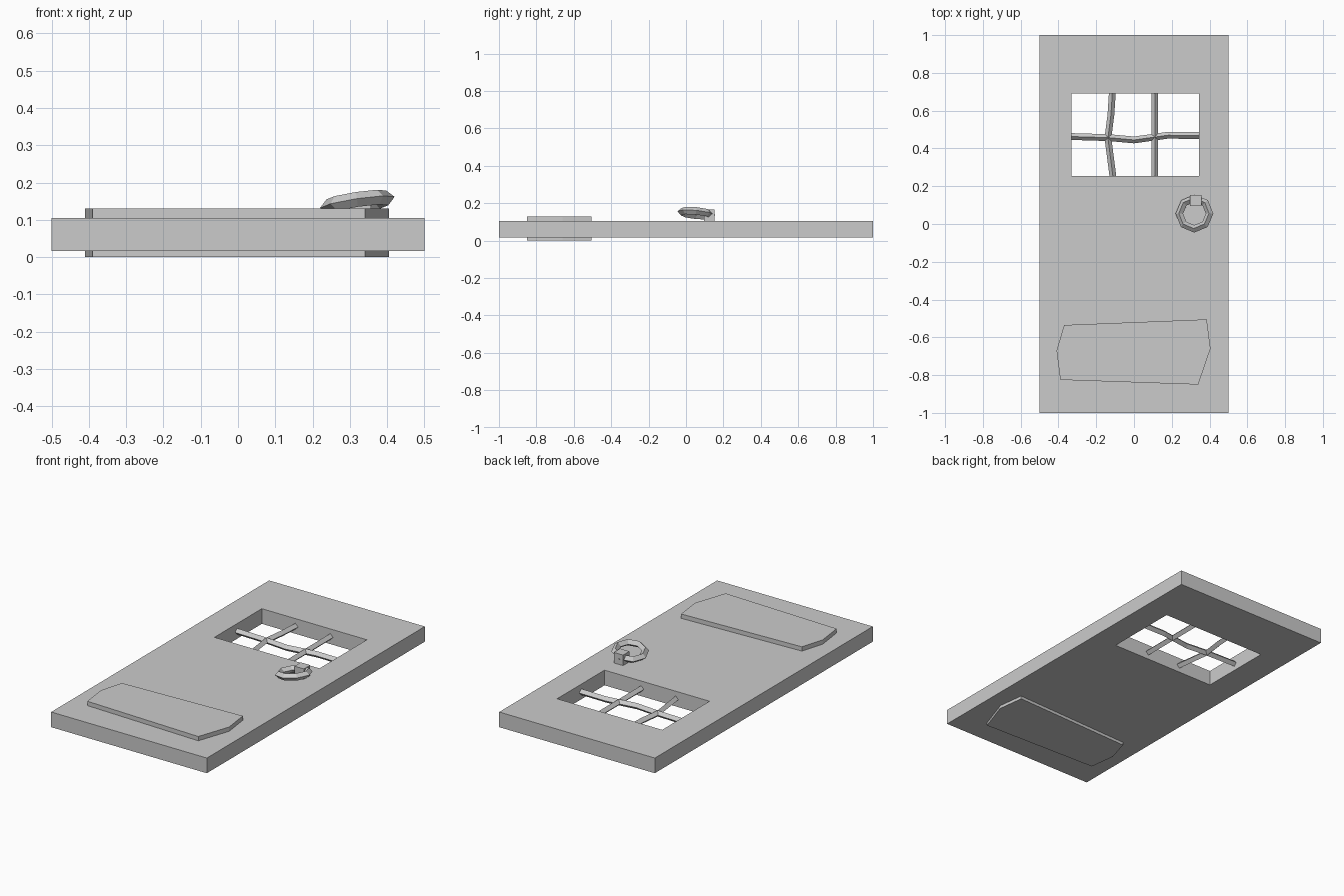
import bpy, bmesh
from math import cos, sin, tau, atan
from mathutils import Matrix

if "Cube" in bpy.data.objects:
    bpy.data.objects.remove(bpy.data.objects["Cube"])


def finish(name, bm):
    bmesh.ops.recalc_face_normals(bm, faces=bm.faces)
    mesh = bpy.data.meshes.new(name)
    bm.to_mesh(mesh)
    bm.free()
    obj = bpy.data.objects.new(name, mesh)
    bpy.context.collection.objects.link(obj)
    return obj


def box(name, x0, x1, y0, y1, z0, z1):
    bm = bmesh.new()
    bmesh.ops.create_cube(bm, size=1)
    for v in bm.verts:
        v.co = ((x0 + x1) / 2 + v.co.x * (x1 - x0),
                (y0 + y1) / 2 + v.co.y * (y1 - y0),
                (z0 + z1) / 2 + v.co.z * (z1 - z0))
    return finish(name, bm)


def bridge(bm, a, b):
    for i in range(len(a)):
        j = (i + 1) % len(a)
        bm.faces.new((a[i], a[j], b[j], b[i]))


def bar(name, path, side, z=0.06, r=0.018):
    # Diamond section swept along the path, widened along "side"
    bm = bmesh.new()
    rings = []
    for x, y in path:
        rings.append([bm.verts.new((x + side[0] * r * a, y + side[1] * r * a, z + r * b))
                      for a, b in ((1, 0), (0, 1), (-1, 0), (0, -1))])
    for a, b in zip(rings, rings[1:]):
        bridge(bm, a, b)
    bm.faces.new(rings[0])
    bm.faces.new(rings[-1])
    return finish(name, bm)


# Door slab with window opening
door = box("door_slab", -0.5, 0.5, -1, 1, 0.017, 0.105)
cutter = box("window_cutter", -0.33, 0.345, 0.255, 0.69, -0.1, 0.3)
cutter.hide_render = True
cutter.hide_set(True)
mod = door.modifiers.new("window", 'BOOLEAN')
mod.operation = 'DIFFERENCE'
mod.object = cutter
mod.solver = 'EXACT'

# Hand-bent window bars
bar("window_bar_left", [(-0.115, 0.69), (-0.122, 0.58), (-0.138, 0.455), (-0.112, 0.255)], (1, 0))
bar("window_bar_right", [(0.11, 0.69), (0.11, 0.255)], (1, 0))
bar("window_bar_across", [(-0.33, 0.463), (-0.13, 0.457), (0, 0.445), (0.18, 0.47), (0.345, 0.468)], (0, 1))

# Kick plate passing through both sides of the door
outline = [(-0.37, -0.535), (0.385, -0.505), (0.405, -0.66),
           (0.34, -0.85), (-0.39, -0.825), (-0.41, -0.67)]
bm = bmesh.new()
low = [bm.verts.new((x, y, 0)) for x, y in outline]
high = [bm.verts.new((x, y, 0.13)) for x, y in outline]
bridge(bm, low, high)
bm.faces.new(low)
bm.faces.new(high)
finish("kick_plate", bm)

# Ring pull: eight-sided, diamond section, tilted
bm = bmesh.new()
rings = []
for i in range(8):
    t = tau * i / 8
    rings.append([bm.verts.new(((0.081 + 0.02 * cos(p)) * cos(t),
                                (0.081 + 0.02 * cos(p)) * sin(t), 0.02 * sin(p)))
                  for p in (0, tau / 4, tau / 2, 3 * tau / 4)])
for i in range(8):
    bridge(bm, rings[i], rings[(i + 1) % 8])
tilt = Matrix.Rotation(-atan(0.15), 4, 'Y') @ Matrix.Rotation(-atan(0.1), 4, 'X')
bmesh.ops.transform(bm, matrix=Matrix.Translation((0.32, 0.055, 0.147)) @ tilt, verts=bm.verts)
finish("ring_pull", bm)

# Block that holds the ring
box("ring_mount", 0.297, 0.357, 0.095, 0.153, 0.1, 0.166)
